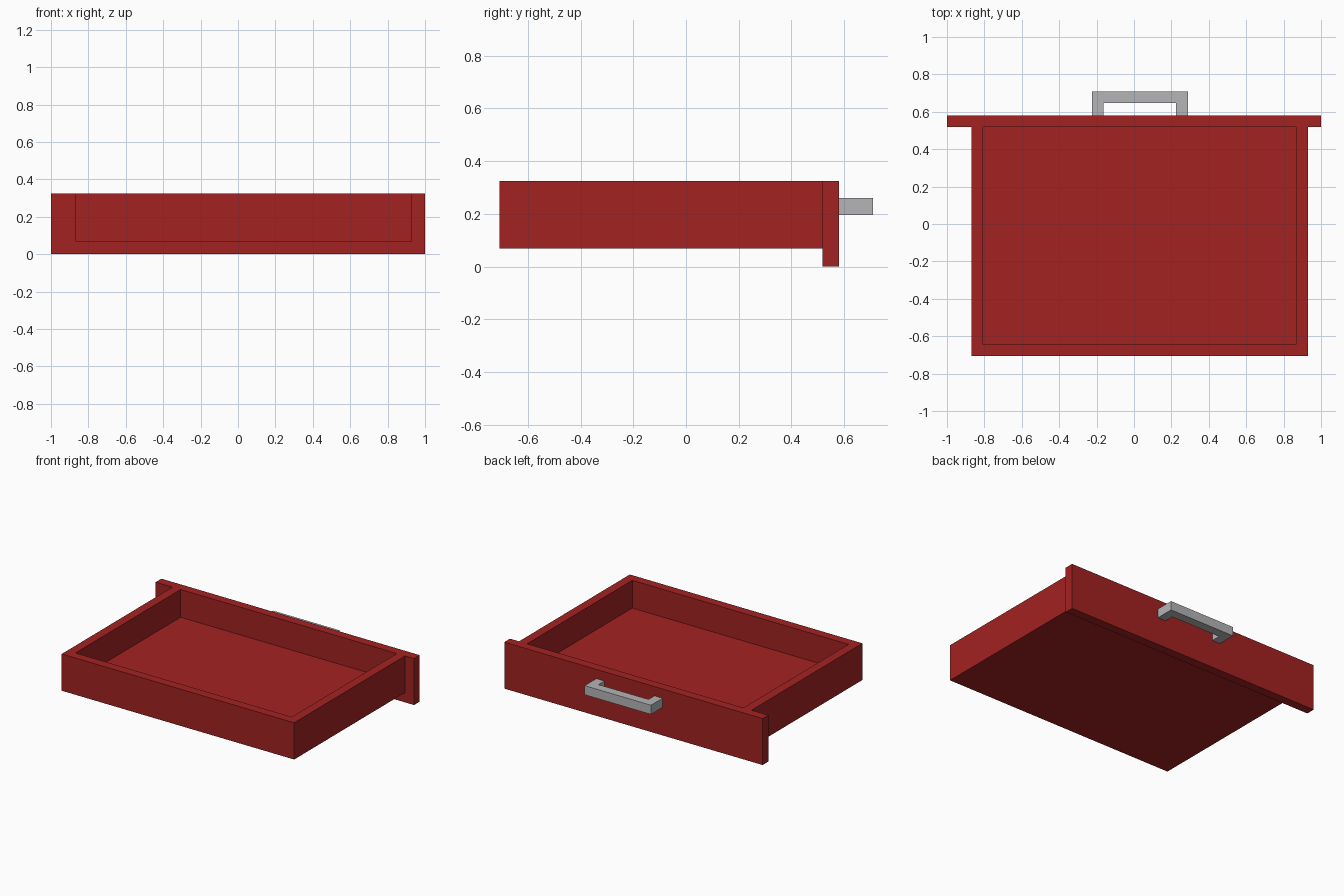
import bpy
import bmesh
from mathutils import Vector

cube = bpy.data.objects.get("Cube")
if cube:
    bpy.data.objects.remove(cube, do_unlink=True)


def material(name, color):
    mat = bpy.data.materials.new(name)
    mat.use_nodes = True
    mat.diffuse_color = color
    mat.node_tree.nodes["Principled BSDF"].inputs["Base Color"].default_value = color
    return mat


def prism(name, outline, z0, z1, mat):
    """Extrude a flat xy outline from z0 up to z1."""
    bm = bmesh.new()
    base = bm.faces.new([bm.verts.new((x, y, z0)) for x, y in outline])
    top = bmesh.ops.extrude_face_region(bm, geom=[base], use_keep_orig=True)["geom"]
    verts = [v for v in top if isinstance(v, bmesh.types.BMVert)]
    bmesh.ops.translate(bm, verts=verts, vec=Vector((0, 0, z1 - z0)))
    bmesh.ops.recalc_face_normals(bm, faces=bm.faces)
    mesh = bpy.data.meshes.new(name)
    bm.to_mesh(mesh)
    bm.free()
    mesh.materials.append(mat)
    obj = bpy.data.objects.new(name, mesh)
    bpy.context.collection.objects.link(obj)
    return obj


def rect(x0, x1, y0, y1):
    return [(x0, y0), (x1, y0), (x1, y1), (x0, y1)]


red = material("red paint", (0.366, 0.016, 0.016, 1))
grey = material("grey metal", (0.462, 0.462, 0.479, 1))

RIM = 0.325      # shared top height of tray and face panel
SEAM = 0.518     # where the tray meets the face panel
BOARD = 0.063    # board thickness

# Tray: a solid block hollowed out, open toward the face panel
tray = prism("drawer_tray", rect(-0.87, 0.93, -0.707, SEAM), 0.068, RIM, red)
cutter = prism("tray_cutter",
               rect(-0.87 + BOARD, 0.93 - BOARD, -0.707 + BOARD, SEAM + 0.1),
               0.068 + BOARD, RIM + 0.1, red)
cutter.hide_render = True
hollow = tray.modifiers.new("hollow", 'BOOLEAN')
hollow.operation = 'DIFFERENCE'
hollow.solver = 'EXACT'
hollow.object = cutter
bpy.context.view_layer.objects.active = tray
bpy.ops.object.modifier_apply(modifier=hollow.name)
bpy.data.objects.remove(cutter, do_unlink=True)

# Face panel: wider and lower than the tray
prism("face_panel", rect(-1, 1, SEAM, 0.581), 0, RIM, red)

# Handle: square U-shaped pull
x0, x1, y0, y1 = -0.225, 0.288, 0.581, 0.709
prism("pull_handle",
      [(x0, y0), (x0 + BOARD, y0), (x0 + BOARD, y1 - BOARD), (x1 - BOARD, y1 - BOARD),
       (x1 - BOARD, y0), (x1, y0), (x1, y1), (x0, y1)],
      0.196, 0.26, grey)
